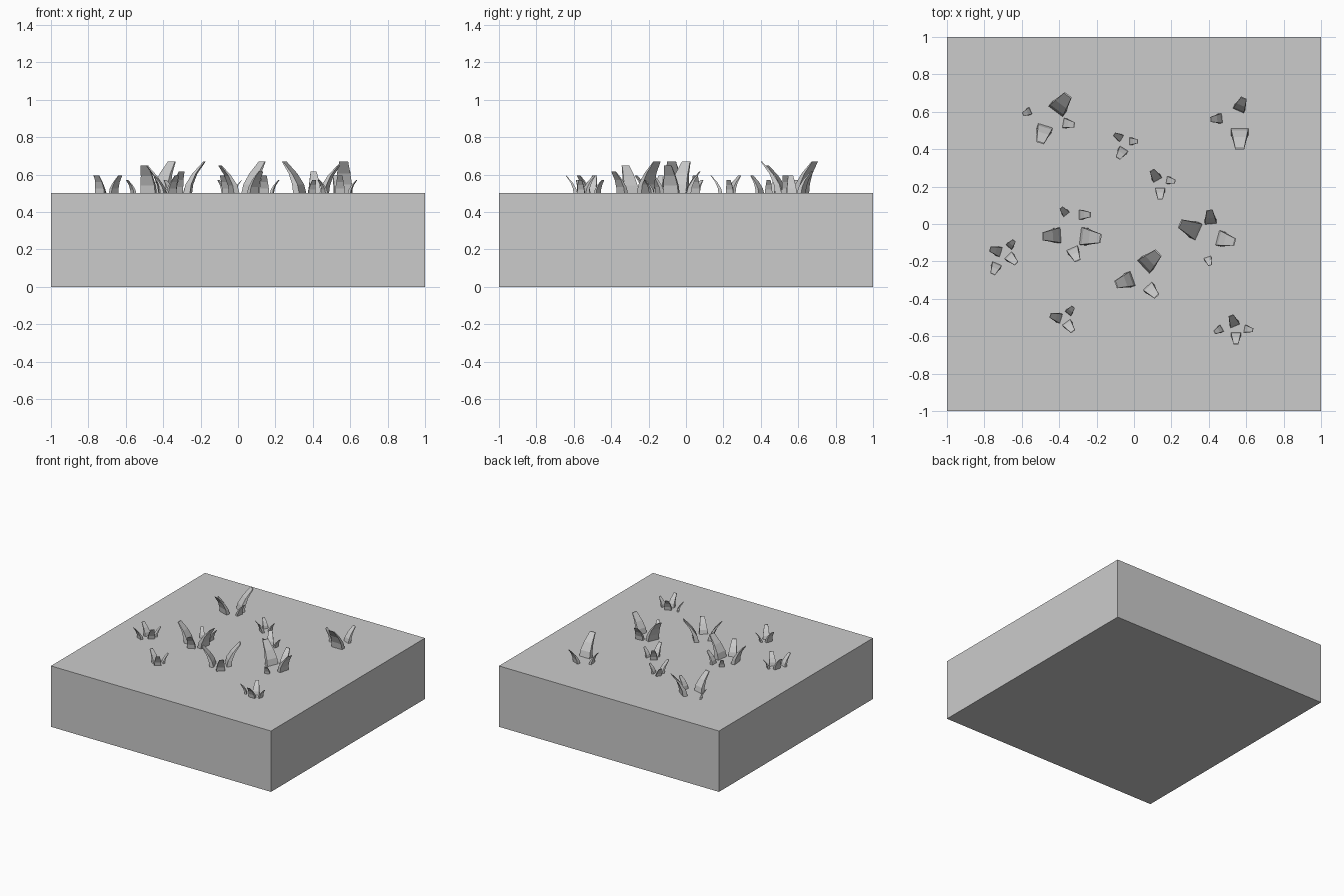
import bpy, bmesh
from math import radians
from mathutils import Matrix, Vector

if "Cube" in bpy.data.objects:
    bpy.data.objects.remove(bpy.data.objects["Cube"])

TOP = 0.5

# Ground block
bpy.ops.mesh.primitive_cube_add(size=1, location=(0, 0, TOP / 2))
block = bpy.context.object
block.name = "ground_block"
block.dimensions = (2, 2, TOP)

# Blade sections, in units of blade height: z, inner edge, outer edge, half width
SECTIONS = [(0, -0.04, 0.17, 0.275), (0.28, 0.03, 0.21, 0.26),
            (0.62, 0.24, 0.35, 0.21), (1, 0.58, 0.62, 0.14)]

# Blades by height: base x, base y, lean direction in degrees
BLADES = {
    0.170: [(-.415, .607, 53), (.565, .505, -90), (.34, -.04, 156),
            (-.28, -.065, -7), (.055, -.225, 43)],
    0.148: [(-.475, .52, -107), (.452, -.075, -15), (-.398, -.06, 184),
            (-.012, -.293, 200)],
    0.115: [(.56, .61, 67), (.41, .005, 95), (-.33, -.133, -66),
            (.075, -.335, -48)],
    0.095: [(-.375, .54, -10), (.467, .565, 186), (-.055, .4, 238),
            (.125, .238, 120), (.14, .19, -90), (-.29, .05, 0),
            (-.715, -.15, 163), (-.67, -.17, -45), (-.733, -.215, 247),
            (-.393, -.505, 163), (-.36, -.528, -54), (.54, -.542, 112),
            (.545, -.585, -90)],
    0.072: [(-.555, .605, 206), (-.068, .458, 149), (-.022, .442, 0),
            (.177, .235, -10), (.393, -.18, -71), (-.362, .053, 129),
            (-.668, -.122, 51), (-.352, -.477, 51), (.468, -.558, 210),
            (.593, -.56, -10)],
}


def add_blade(bm, x, y, angle, h):
    place = Matrix.Translation((x, y, TOP)) @ Matrix.Rotation(radians(angle), 4, 'Z')
    rings = []
    for z, a, b, w in SECTIONS:
        corners = [(a, -w, z), (b, -w, z), (b, w, z), (a, w, z)]
        rings.append([bm.verts.new(place @ (Vector(c) * h)) for c in corners])
    for low, high in zip(rings, rings[1:]):
        for i in range(4):
            j = (i + 1) % 4
            bm.faces.new((low[i], low[j], high[j], high[i]))
    bm.faces.new(rings[0][::-1])
    bm.faces.new(rings[-1])


# Curved grass blades, flat shaded
bm = bmesh.new()
for height, spots in BLADES.items():
    for x, y, angle in spots:
        add_blade(bm, x, y, angle, height)
bmesh.ops.recalc_face_normals(bm, faces=bm.faces)
mesh = bpy.data.meshes.new("grass_blades")
bm.to_mesh(mesh)
bm.free()
bpy.context.collection.objects.link(bpy.data.objects.new("grass_blades", mesh))
